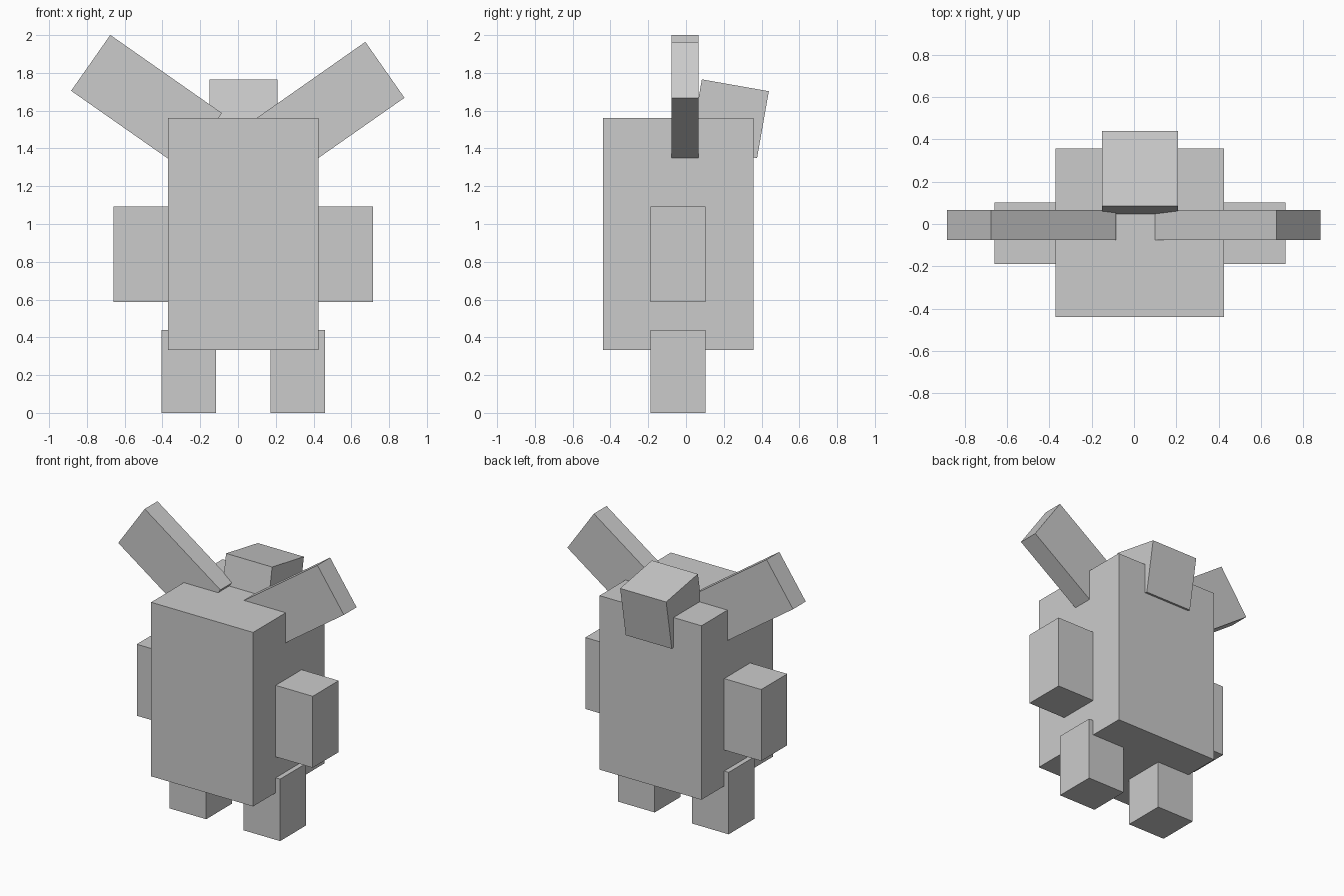
import bpy
import math

if "Cube" in bpy.data.objects:
    bpy.data.objects.remove(bpy.data.objects["Cube"])

grey = bpy.data.materials.new("plain grey")
grey.diffuse_color = (0.6, 0.6, 0.6, 1)
grey.use_nodes = True
grey.node_tree.nodes["Principled BSDF"].inputs["Base Color"].default_value = grey.diffuse_color


def block(name, center, size, rotation=(0, 0, 0)):
    """Add a flat-shaded box; rotation is in degrees."""
    bpy.ops.mesh.primitive_cube_add(
        size=1, location=center, rotation=[math.radians(a) for a in rotation])
    obj = bpy.context.object
    obj.name = name
    obj.scale = size
    obj.data.materials.append(grey)
    return obj


MID_X = 0.028    # symmetry plane of the body and limbs
LIMB_Y = -0.043

# Body
block("body", (MID_X, -0.042, 0.947), (0.797, 0.797, 1.23))

# Arms and legs, one pair each
for side, label in ((-1, "left"), (1, "right")):
    block(label + "_arm", (MID_X + side * 0.543, LIMB_Y, 0.839),
          (0.29, 0.29, 0.505))
    block(label + "_leg", (MID_X + side * 0.289, LIMB_Y, 0.219),
          (0.288, 0.29, 0.438))

# Ears, spread outwards and slightly uneven in height
block("left_ear", (-0.484, -0.005, 1.646), (0.722, 0.142, 0.361), (0, 35, 0))
block("right_ear", (0.482, -0.005, 1.609), (0.722, 0.142, 0.361), (0, -35, 0))

# Tilted block at the upper back
block("back_block", (MID_X, 0.23, 1.557), (0.36, 0.36, 0.36), (-10, 0, 0))
